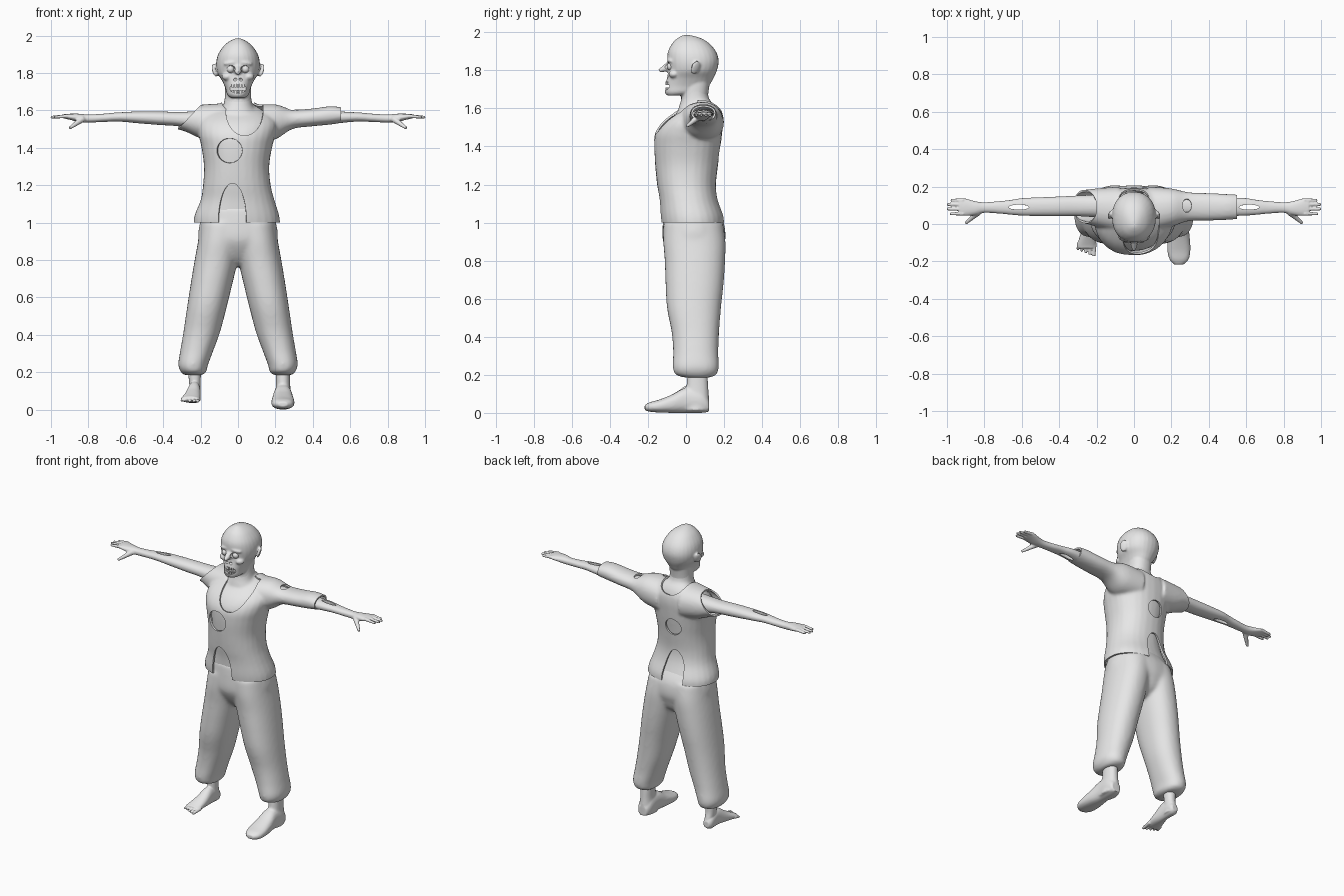
import bpy, bmesh, math
from mathutils import Vector, Matrix

if "Cube" in bpy.data.objects:
    bpy.data.objects.remove(bpy.data.objects["Cube"])

grey = bpy.data.materials.new("pale_grey")
grey.diffuse_color = (0.8, 0.8, 0.8, 1)
grey.use_nodes = True
grey.node_tree.nodes["Principled BSDF"].inputs["Base Color"].default_value = grey.diffuse_color


def add(name, bm):
    bmesh.ops.recalc_face_normals(bm, faces=bm.faces)
    me = bpy.data.meshes.new(name)
    bm.to_mesh(me)
    bm.free()
    me.materials.append(grey)
    ob = bpy.data.objects.new(name, me)
    bpy.context.collection.objects.link(ob)
    return ob


def loft(name, axis, rings, e=2.2, n=28, steps=5, inset=0):
    """Skin rings (t, a0, a1, b0, b1) along an axis, eased between stations."""
    R = [Vector(r) for r in rings]
    R = [R[0]] + R + [R[-1]]
    path = []
    for i in range(1, len(R) - 2):
        p, a, b, q = R[i - 1:i + 3]
        for k in range(steps):
            u = k / steps
            path.append(0.5 * (2 * a + (b - p) * u + (2 * p - 5 * a + 4 * b - q) * u * u
                               + (3 * a - p - 3 * b + q) * u ** 3))
    path.append(R[-1])
    bm, loops = bmesh.new(), []
    for t, a0, a1, b0, b1 in path:
        row = []
        for j in range(n):
            c, s = math.cos(j * math.tau / n), math.sin(j * math.tau / n)
            a = (a0 + a1) / 2 + ((a1 - a0) / 2 - inset) * math.copysign(abs(c) ** (2 / e), c)
            b = (b0 + b1) / 2 + ((b1 - b0) / 2 - inset) * math.copysign(abs(s) ** (2 / e), s)
            row.append(bm.verts.new({'x': (t, a, b), 'y': (a, t, b), 'z': (a, b, t)}[axis]))
        loops.append(row)
    for r, s in zip(loops, loops[1:]):
        for j in range(n):
            bm.faces.new((r[j], r[(j + 1) % n], s[(j + 1) % n], s[j]))
    bm.faces.new(loops[0])
    bm.faces.new(loops[-1])
    return add(name, bm)


def ball(name, loc, size, rot=(0, 0, 0)):
    bm = bmesh.new()
    bmesh.ops.create_uvsphere(bm, u_segments=20, v_segments=12, radius=1)
    turn = Matrix.Rotation(rot[2], 4, 'Z') @ Matrix.Rotation(rot[1], 4, 'Y') @ Matrix.Rotation(rot[0], 4, 'X')
    bm.transform(Matrix.Translation(loc) @ turn @ Matrix.Diagonal((*size, 1)))
    return add(name, bm)


def rod(name, p, q, r0, r1):
    p, q = Vector(p), Vector(q)
    bm = bmesh.new()
    bmesh.ops.create_cone(bm, cap_ends=True, segments=12, radius1=r0, radius2=r1, depth=(q - p).length)
    bm.transform(Matrix.Translation((p + q) / 2) @ (q - p).to_track_quat('Z', 'Y').to_matrix().to_4x4())
    return add(name, bm)


def box(name, loc, size, tilt=0):
    bm = bmesh.new()
    bmesh.ops.create_cube(bm, size=1)
    bm.transform(Matrix.Translation(loc) @ Matrix.Rotation(tilt, 4, 'Y') @ Matrix.Diagonal((*size, 1)))
    return add(name, bm)


def disc(x, z, rx, rz, y0, y1):
    return loft("cutter", 'y', [(y, x - rx, x + rx, z - rz, z + rz) for y in (y0, y1)], e=2, n=40, steps=1)


def apply(ob, kind, **props):
    m = ob.modifiers.new(kind, kind)
    for k, v in props.items():
        setattr(m, k, v)
    bpy.context.view_layer.objects.active = ob
    bpy.ops.object.modifier_apply(modifier=m.name)


def smooth(ob, angle=50):
    bpy.ops.object.select_all(action='DESELECT')
    ob.select_set(True)
    bpy.context.view_layer.objects.active = ob
    bpy.ops.object.shade_smooth_by_angle(angle=math.radians(angle))


def fuse(name, parts, voxel, passes):
    """Blend overlapping parts into one soft skin."""
    bpy.ops.object.select_all(action='DESELECT')
    for p in parts:
        p.select_set(True)
    ob = parts[0]
    bpy.context.view_layer.objects.active = ob
    bpy.ops.object.join()
    ob.name = name
    apply(ob, 'REMESH', mode='VOXEL', voxel_size=voxel)
    apply(ob, 'SMOOTH', factor=0.5, iterations=passes)
    smooth(ob)
    return ob


def cut(ob, cutters, hollow=0):
    """Subtract cutters; if hollow, drop the cut walls and give the open cloth that thickness."""
    if hollow:
        ob.data.materials.append(grey)
    for c in cutters:
        if hollow:
            c.data.materials.append(grey)
            for p in c.data.polygons:
                p.material_index = 1
        apply(ob, 'BOOLEAN', operation='DIFFERENCE', solver='EXACT', material_mode='INDEX', object=c)
        bpy.data.objects.remove(c)
    if hollow:
        bm = bmesh.new()
        bm.from_mesh(ob.data)
        bmesh.ops.delete(bm, geom=[f for f in bm.faces if f.material_index == 1], context='FACES')
        bm.to_mesh(ob.data)
        bm.free()
        ob.data.materials.pop(index=1)
        apply(ob, 'SOLIDIFY', thickness=hollow, offset=-1)
    smooth(ob, 40)


# Shirt: torso and sleeves as a thin torn shell
TORSO = [(.96, -.235, .225, -.125, .2), (1.03, -.235, .222, -.135, .2), (1.12, -.2, .195, -.14, .168),
         (1.2, -.187, .175, -.152, .158), (1.3, -.182, .167, -.162, .168), (1.4, -.195, .182, -.168, .182),
         (1.47, -.21, .2, -.162, .19), (1.53, -.21, .21, -.125, .195), (1.58, -.18, .185, -.065, .19),
         (1.62, -.12, .125, -.005, .17), (1.648, -.08, .08, .02, .14)]
shirt = fuse("shirt", [
    loft("torso", 'z', TORSO),
    loft("sleeve_l", 'x', [(.08, -.05, .2, 1.42, 1.63), (.2, -.015, .19, 1.445, 1.632), (.29, .015, .17, 1.5, 1.605),
                           (.4, .018, .165, 1.515, 1.61), (.5, .022, .16, 1.525, 1.622), (.59, .03, .155, 1.54, 1.61)]),
    loft("sleeve_r", 'x', [(-.08, -.05, .2, 1.42, 1.638), (-.2, -.015, .19, 1.45, 1.63),
                           (-.29, .01, .18, 1.49, 1.617), (-.37, .02, .17, 1.505, 1.61),
                           (-.46, .03, .155, 1.52, 1.605)])], .009, 5)
cut(shirt, [box("cutter", (0, 0, .9), (1, 1, .2)),
            disc(-.03, 1.01, .075, .2, -.5, .02), disc(-.03, 1.01, .075, .2, .06, .5),
            disc(-.045, 1.385, .068, .066, -.5, 0), disc(-.025, 1.37, .055, .055, .04, .5),
            disc(.035, 1.6, .1, .135, -.5, .06), disc(0, 1.66, .09, .075, -.1, .5),
            ball("cutter", (.285, .1, 1.615), (.025, .045, .025)),
            box("cutter", (.65, 0, 1.55), (.2, 1, .6)),
            box("cutter", (-.45, 0, 1.5), (.19, 1, .6), .75)], hollow=.01)

# Skin beneath the shirt
fuse("body", [loft("chest", 'z', TORSO[1:], inset=.024),
              loft("neck", 'z', [(1.5, -.1, .1, -.05, .16), (1.58, -.1, .1, -.045, .15),
                                 (1.63, -.078, .078, -.03, .13), (1.68, -.07, .07, -.02, .115),
                                 (1.74, -.07, .07, -.02, .12)])], .011, 4)

# Trousers
LEG = [(.185, .19, .29, .0, .12), (.2, .17, .305, -.055, .16), (.24, .16, .32, -.07, .172),
       (.32, .13, .308, -.068, .17), (.42, .094, .291, -.075, .174), (.55, .06, .272, -.1, .184),
       (.68, .028, .252, -.108, .198), (.8, .0, .232, -.112, .206), (.9, -.02, .214, -.12, .208),
       (1.0, -.05, .2, -.118, .195)]
hips = loft("hips", 'z', [(.77, -.04, .04, -.03, .12), (.81, -.11, .11, -.07, .17), (.87, -.19, .19, -.108, .195),
                          (.92, -.213, .213, -.124, .208), (1.0, -.204, .204, -.122, .198),
                          (1.08, -.18, .175, -.115, .15)])
legs = [loft("leg", 'z', LEG), loft("leg", 'z', [(z, -b, -a, c, d) for z, a, b, c, d in LEG])]
fuse("trousers", [hips] + legs, .01, 12)

# Arms: wasted forearm split by a gap between the bones, hand with spread thumb
arm = [loft("limb", 'x', [(.13, .03, .16, 1.47, 1.6), (.3, .042, .152, 1.512, 1.592), (.42, .042, .146, 1.522, 1.594),
                          (.52, .043, .142, 1.53, 1.594), (.6, .045, .138, 1.537, 1.592),
                          (.66, .05, .128, 1.54, 1.588), (.72, .056, .122, 1.538, 1.582),
                          (.8, .06, .116, 1.535, 1.578), (.85, .048, .122, 1.538, 1.582),
                          (.9, .044, .136, 1.55, 1.582), (.935, .05, .136, 1.558, 1.579)]),
       rod("thumb", (.83, .065, 1.555), (.9, .004, 1.505), .018, .008)]
for y, tip in ((.055, .985), (.08, 1.002), (.105, 1.0), (.127, .98)):
    arm.append(rod("finger", (.91, y, 1.57), (tip, y, 1.563), .011, .0075))
arms = fuse("arms", arm, .0048, 2)
cut(arms, [ball("cutter", (.615, .09, 1.565), (.056, .014, .1))])
apply(arms, 'MIRROR')
smooth(arms)

# Head with ears, brow, nose and jaw
parts = [loft("skull", 'z', [(1.668, -.04, .04, -.1, .0), (1.685, -.058, .058, -.112, .07), (1.72, -.068, .068, -.11, .12),
                             (1.76, -.086, .086, -.1, .145), (1.8, -.11, .11, -.094, .163),
                             (1.85, -.117, .117, -.098, .172), (1.9, -.106, .106, -.094, .157),
                             (1.945, -.076, .076, -.07, .118), (1.972, -.042, .042, -.04, .07),
                             (1.985, -.012, .012, -.015, .02)]),
         loft("nape", 'z', [(1.6, -.08, .08, -.03, .13), (1.66, -.07, .07, -.025, .116), (1.76, -.07, .07, -.02, .13)]),
         rod("nose", (0, -.075, 1.825), (0, -.142, 1.797), .03, .009)]
for s in (-1, 1):
    parts += [ball("ear", (s * .124, .05, 1.815), (.01, .026, .037), (-.2, s * .3, s * .5)),
              ball("brow", (s * .042, -.08, 1.853), (.038, .018, .012), (0, s * .15, s * .25)),
              ball("cheek", (s * .06, -.066, 1.78), (.028, .024, .02), (0, 0, s * .6))]
head = fuse("head", parts, .006, 4)
cutters = [disc(0, 1.716, .044, .025, -.3, -.084)]
for s in (-1, 1):
    cutters += [ball("cutter", (s * .04, -.1, 1.82), (.026, .026, .022)),
                ball("cutter", (s * .015, -.115, 1.766), (.015, .025, .012), (0, s * .5, 0))]
cut(head, cutters)

# Eyes and teeth
for s in (-1, 1):
    smooth(ball("eye", (s * .04, -.081, 1.82), (.02, .02, .02)))
for i in range(-2, 3):
    x = i * .014
    box("upper_tooth", (x, -.1 + abs(x) * .4, 1.732), (.011, .018, .018))
    box("lower_tooth", (x, -.1 + abs(x) * .4, 1.701), (.011, .018, .016))

# Bare foot with toes
foot = [loft("ankle", 'z', [(.05, -.262, -.2, .02, .115), (.1, -.258, -.2, .025, .11), (.15, -.262, -.2, .025, .1),
                            (.24, -.27, -.195, .02, .1)]),
        loft("sole", 'y', [(.115, -.25, -.21, .05, .09), (.09, -.265, -.2, .035, .12), (.02, -.267, -.2, .035, .15),
                           (-.05, -.285, -.2, .035, .11), (-.11, -.303, -.205, .037, .078),
                           (-.13, -.3, -.21, .04, .07)])]
for i in range(5):
    x = -.215 - i * .0215
    foot.append(rod("toe", (x + .004, -.1, .055), (x, -.172 + i * .008, .046), .0125 - i * .001, .0085 - i * .0006))
fuse("bare_foot", foot, .0045, 2)

# Shoe
fuse("shoe", [loft("shaft", 'z', [(.01, .19, .29, -.02, .12), (.06, .195, .285, -.01, .122), (.12, .202, .28, .0, .118),
                                  (.17, .203, .278, .005, .115), (.23, .205, .277, .01, .11)]),
              loft("toe_box", 'y', [(.12, .21, .275, .005, .07), (.08, .193, .287, .0, .12), (0, .19, .289, .0, .132),
                                    (-.07, .182, .298, .0, .098), (-.14, .178, .302, .002, .07),
                                    (-.19, .19, .292, .006, .056), (-.217, .215, .265, .015, .042)], e=2.4)], .008, 3)
